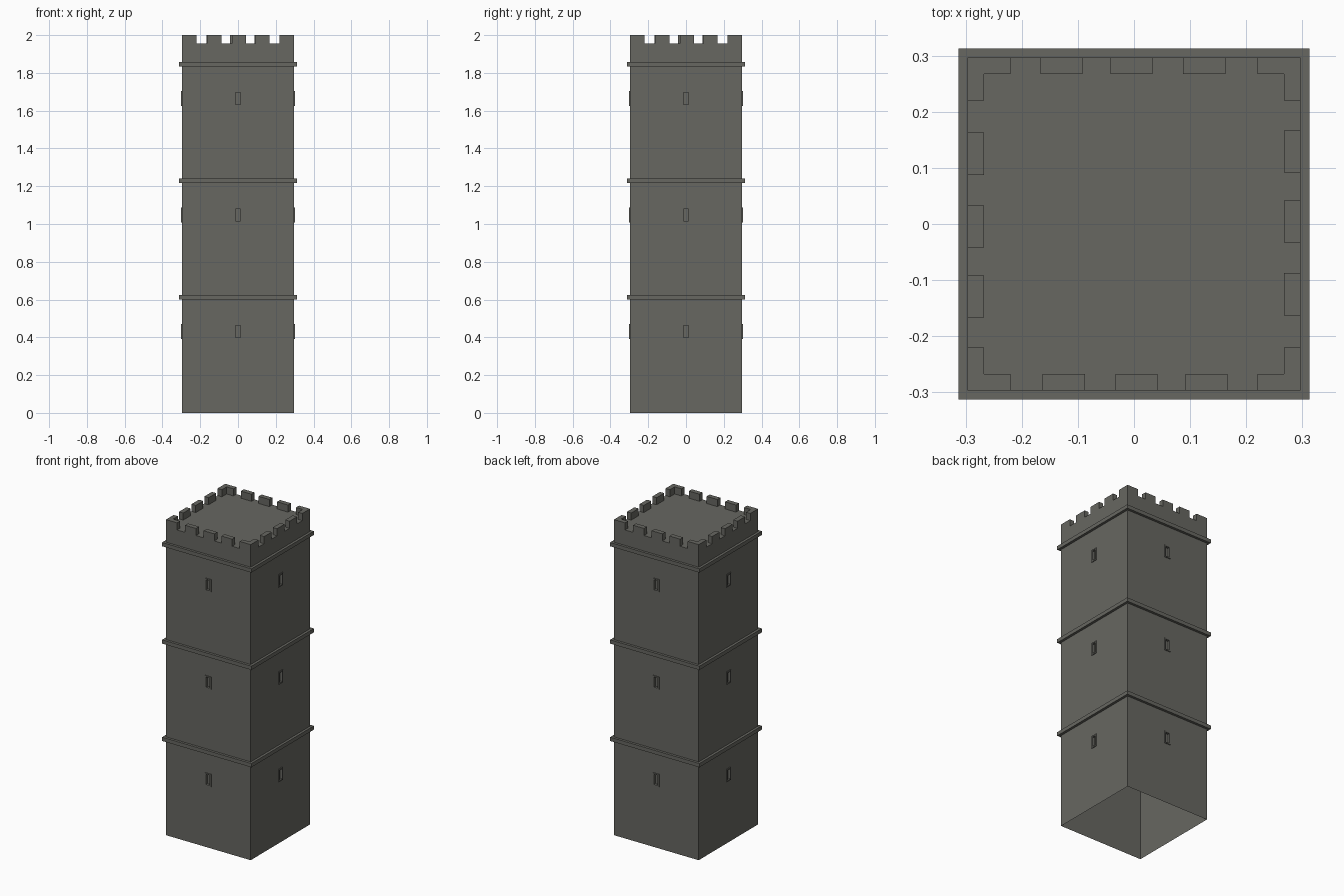
import bpy, bmesh, math
from mathutils import Matrix

if "Cube" in bpy.data.objects:
    bpy.data.objects.remove(bpy.data.objects["Cube"])

W = 0.297        # half width of the shaft
DECK = 1.955     # roof deck height
STEP = 0.617     # storey height
WIN_Z = [0.431 + STEP * i for i in range(3)]
BAND_Z = [0.611 + STEP * i for i in range(3)]
HW, HH = 0.013, 0.032    # window opening half sizes
FW, FH = 0.021, 0.040    # window frame half sizes
OUT, DEEP = 0.005, 0.010 # frame projection, pane recess

stone = bpy.data.materials.new("grey stone")
stone.diffuse_color = (0.135, 0.135, 0.12, 1)
stone.use_nodes = True
stone.node_tree.nodes["Principled BSDF"].inputs["Base Color"].default_value = stone.diffuse_color


def prism(bm, pts, z0, z1):
    """Extrude a counter-clockwise xy outline from z0 to z1."""
    lo = [bm.verts.new((x, y, z0)) for x, y in pts]
    hi = [bm.verts.new((x, y, z1)) for x, y in pts]
    bm.faces.new(lo[::-1])
    bm.faces.new(hi)
    n = len(pts)
    for i in range(n):
        j = (i + 1) % n
        bm.faces.new((lo[i], lo[j], hi[j], hi[i]))


def rect(x0, x1, y0, y1):
    return [(x0, y0), (x1, y0), (x1, y1), (x0, y1)]


def four_sides(bm):
    """Repeat the front geometry on the other three sides."""
    geom = bm.verts[:] + bm.edges[:] + bm.faces[:]
    for k in (1, 2, 3):
        new = bmesh.ops.duplicate(bm, geom=geom)["geom"]
        verts = [v for v in new if isinstance(v, bmesh.types.BMVert)]
        bmesh.ops.rotate(bm, verts=verts, cent=(0, 0, 0),
                         matrix=Matrix.Rotation(k * math.pi / 2, 3, 'Z'))


def finish(name, bm):
    me = bpy.data.meshes.new(name)
    bm.to_mesh(me)
    bm.free()
    me.materials.append(stone)
    ob = bpy.data.objects.new(name, me)
    bpy.context.collection.objects.link(ob)
    return ob


def ring(bm, a, b):
    """Bridge two loops of four points."""
    va = [bm.verts.new(p) for p in a]
    vb = [bm.verts.new(p) for p in b]
    for i in range(4):
        j = (i + 1) % 4
        bm.faces.new((va[i], va[j], vb[j], vb[i]))


# shaft: walls with window openings, open underneath, closed by the deck
bm = bmesh.new()
xs = [-W, -HW, HW, W]
zs = [0] + [z + s for z in WIN_Z for s in (-HH, HH)] + [DECK]
grid = [[bm.verts.new((x, -W, z)) for x in xs] for z in zs]
for r in range(len(zs) - 1):
    for c in range(3):
        if not (c == 1 and r % 2 == 1):
            bm.faces.new((grid[r][c], grid[r][c + 1],
                          grid[r + 1][c + 1], grid[r + 1][c]))
four_sides(bm)
bm.faces.new([bm.verts.new((x, y, DECK)) for x, y in rect(-W, W, -W, W)])
bmesh.ops.remove_doubles(bm, verts=bm.verts[:], dist=1e-5)
finish("tower_shaft", bm)

# windows: raised frame around a recessed pane
bm = bmesh.new()
for z in WIN_Z:
    def loop(w, h, y):
        return [(x, y, z + dz) for x, dz in rect(-w, w, -h, h)]
    ring(bm, loop(FW, FH, -W), loop(FW, FH, -W - OUT))
    ring(bm, loop(FW, FH, -W - OUT), loop(HW, HH, -W - OUT))
    ring(bm, loop(HW, HH, -W - OUT), loop(HW, HH, -W + DEEP))
    bm.faces.new([bm.verts.new(p) for p in loop(HW, HH, -W + DEEP)])
four_sides(bm)
bmesh.ops.remove_doubles(bm, verts=bm.verts[:], dist=1e-5)
finish("windows", bm)

# string courses between the storeys
for i, z in enumerate(BAND_Z):
    bm = bmesh.new()
    prism(bm, rect(-0.313, 0.313, -0.313, 0.313), z - 0.012, z + 0.012)
    finish(f"stone_band_{i + 1}", bm)

# battlements: three merlons per side and an L-shaped one at each corner
bm = bmesh.new()
T = W - 0.03
for x0, x1 in ((-0.163, -0.087), (-0.033, 0.042), (0.092, 0.167)):
    prism(bm, rect(x0, x1, -W, -T), DECK, 2.0)
A = 0.22
prism(bm, [(-W, -W), (-A, -W), (-A, -T), (-T, -T), (-T, -A), (-W, -A)], DECK, 2.0)
four_sides(bm)
finish("battlements", bm)
